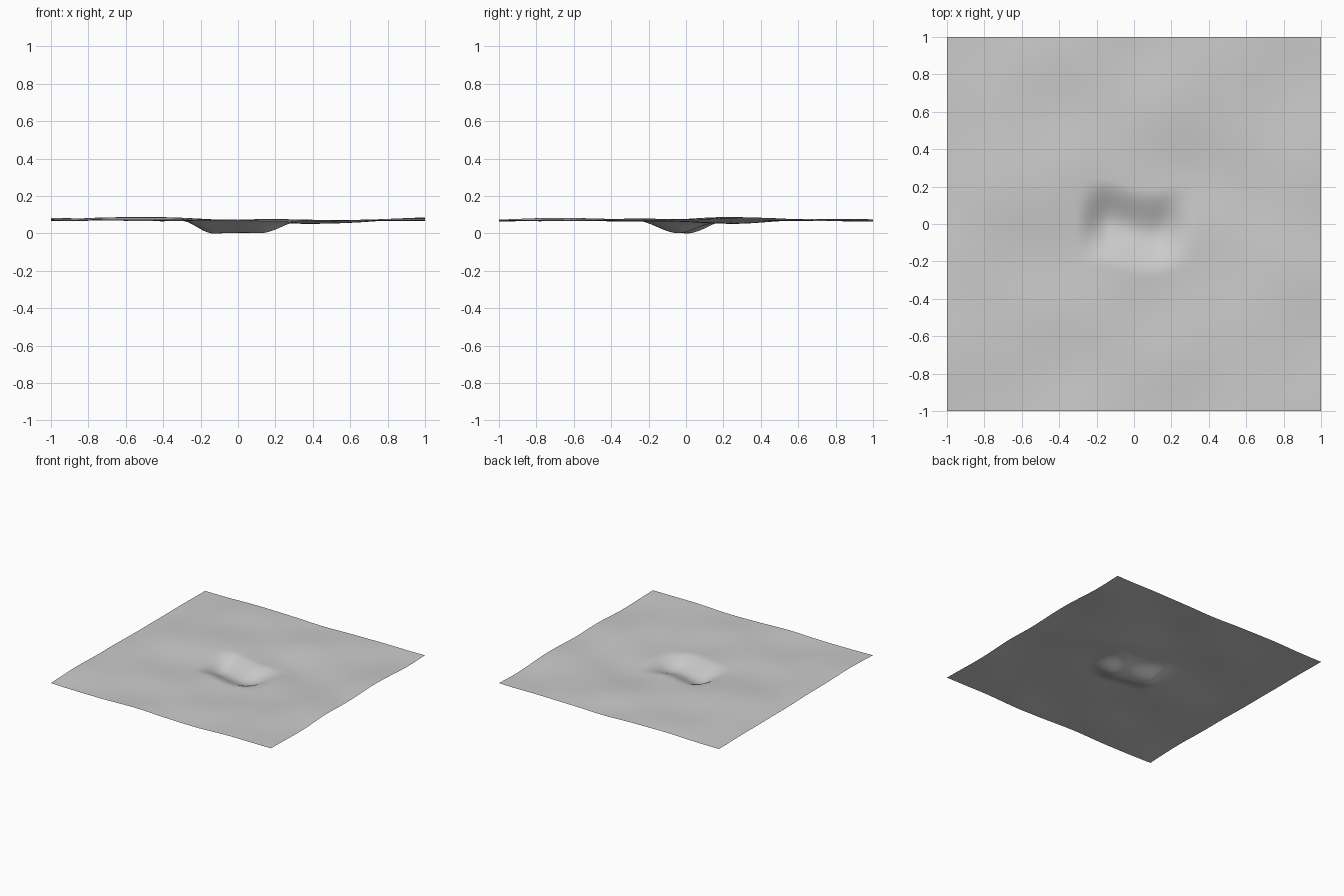
import bpy, bmesh, math
from mathutils import Vector

cube = bpy.data.objects.get("Cube")
if cube:
    bpy.data.objects.remove(cube)

# Pale grey ground colour
grey = bpy.data.materials.new("pale_grey")
grey.use_nodes = True
colour = (0.6, 0.6, 0.6, 1)
grey.diffuse_color = colour
grey.node_tree.nodes["Principled BSDF"].inputs["Base Color"].default_value = colour


def bump(x, y, cx, cy, rx, ry):
    return math.exp(-((x - cx) / rx) ** 2 - ((y - cy) / ry) ** 2)


def smooth(a, b, v):
    t = min(max((v - a) / (b - a), 0), 1)
    return t * t * (3 - 2 * t)


def height(x, y):
    # Gentle diagonal ripples
    z = 0.077
    z += 0.004 * math.sin(5 * x + 3.5 * y + 1) * math.cos(2 * x - 6 * y)
    z += 0.003 * math.sin(3 * x - 9 * y + 2 * math.sin(2 * x))
    z += 0.0015 * math.sin(11 * x + 5 * y) * math.sin(9 * y - 4 * x)
    # Broad swells
    z += 0.015 * bump(x, y, -0.5, 0.3, 0.4, 0.35)
    z -= 0.018 * bump(x, y, 0.42, 0.2, 0.3, 0.25)
    z += 0.010 * bump(x, y, -1, -0.6, 0.4, 0.4)
    z += 0.010 * bump(x, y, 1, 0.2, 0.3, 0.5)
    # Elongated hollow, steep on the left and bent along its length
    bend = 0.03 * math.cos(10 * (x + 0.22)) * smooth(0.4, 0.1, abs(x))
    across = abs(y - bend + 0.015)
    wall = 1 - smooth(0.0, 0.23, across)
    ends = smooth(-0.31, -0.13, x) * (1 - smooth(0.12, 0.34, x))
    z -= 0.071 * wall * ends
    return z


# Ground sheet
bm = bmesh.new()
bmesh.ops.create_grid(bm, x_segments=100, y_segments=100, size=1)
for v in bm.verts:
    v.co.z = height(v.co.x, v.co.y)
low = min(v.co.z for v in bm.verts)
bmesh.ops.translate(bm, verts=bm.verts, vec=Vector((0, 0, -low)))
for f in bm.faces:
    f.smooth = True
mesh = bpy.data.meshes.new("ground_sheet")
bm.to_mesh(mesh)
bm.free()
mesh.materials.append(grey)
ground = bpy.data.objects.new("ground_sheet", mesh)
bpy.context.collection.objects.link(ground)
